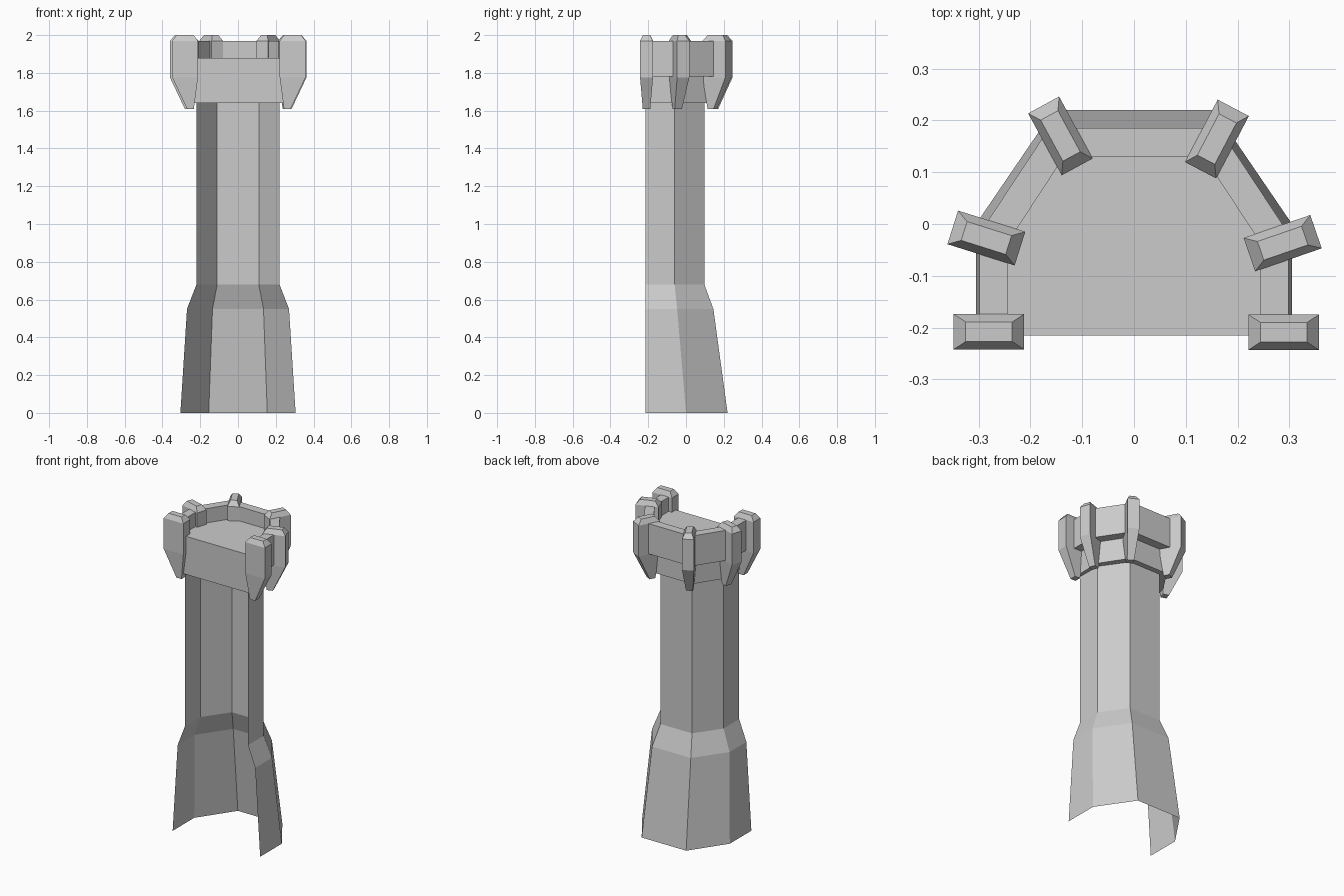
import bpy
import bmesh
from math import radians
from mathutils import Matrix

cube = bpy.data.objects.get("Cube")
if cube:
    bpy.data.objects.remove(cube)

stone = bpy.data.materials.new("grey_stone")
stone.use_nodes = True
colour = (0.6, 0.6, 0.6, 1)
stone.diffuse_color = colour
stone.node_tree.nodes["Principled BSDF"].inputs["Base Color"].default_value = colour

FRONT = -0.215


def finish(bm, name, recalc=True):
    if recalc:
        bmesh.ops.recalc_face_normals(bm, faces=bm.faces)
    mesh = bpy.data.meshes.new(name)
    bm.to_mesh(mesh)
    bm.free()
    mesh.materials.append(stone)
    obj = bpy.data.objects.new(name, mesh)
    bpy.context.collection.objects.link(obj)
    return obj


def half_octagon(side, side_y, back, back_y):
    """Open outline running from the front right round the back to the front left."""
    right = [(-side, FRONT), (-side, side_y), (-back, back_y)]
    return right + [(-x, y) for x, y in reversed(right)]


def ring(bm, outline, z):
    return [bm.verts.new((x, y, z)) for x, y in outline]


def bridge(bm, low, high, closed=False):
    n = len(low)
    for i in range(n if closed else n - 1):
        j = (i + 1) % n
        bm.faces.new((low[j], low[i], high[i], high[j]))


# Tower shell, open at the front and underneath
shaft = half_octagon(0.22, -0.06, 0.11, 0.097)
levels = [
    (half_octagon(0.305, 0.0, 0.155, 0.22), 0),
    (half_octagon(0.27, -0.047, 0.135, 0.145), 0.55),
    (shaft, 0.68),
    (shaft, 1.64),
]
bm = bmesh.new()
rings = [ring(bm, outline, z) for outline, z in levels]
for low, high in zip(rings, rings[1:]):
    bridge(bm, low, high)
finish(bm, "tower_shell", recalc=False)

# Platform block with the floor on top
inner = half_octagon(0.243, -0.035, 0.135, 0.13)
bm = bmesh.new()
low, high = ring(bm, inner, 1.64), ring(bm, inner, 1.88)
bridge(bm, low, high, closed=True)
bm.faces.new(low)
bm.faces.new(high)
finish(bm, "platform")

# Parapet wall around the sides and back
outer = half_octagon(0.298, -0.018, 0.164, 0.185)
bm = bmesh.new()
loops = [ring(bm, o, z) for o, z in
         ((inner, 1.78), (outer, 1.78), (outer, 1.97), (inner, 1.97))]
for a, b in zip(loops, loops[1:] + loops[:1]):
    bridge(bm, a, b)
for end in (0, -1):
    bm.faces.new([loop[end] for loop in loops])
finish(bm, "parapet")


# Buttress with a bevelled top and a tapered foot; local +x points outward
def buttress(name, x, y, angle):
    sections = [  # height, inner end, outer end, half width
        (1.61, -0.046, -0.01, 0.02),
        (1.775, -0.068, 0.068, 0.034),
        (1.97, -0.068, 0.068, 0.034),
        (2.0, -0.045, 0.045, 0.019),
    ]
    bm = bmesh.new()
    loops = [ring(bm, [(a, -w), (b, -w), (b, w), (a, w)], z)
             for z, a, b, w in sections]
    for low, high in zip(loops, loops[1:]):
        bridge(bm, low, high, closed=True)
    bm.faces.new(loops[0])
    bm.faces.new(loops[-1])
    turn = Matrix.Translation((x, y, 0)) @ Matrix.Rotation(radians(angle), 4, "Z")
    bm.transform(turn)
    finish(bm, name)


buttress("front_left_buttress", 0.289, -0.209, 0)
buttress("front_right_buttress", -0.28, -0.208, 180)
buttress("middle_left_buttress", 0.287, -0.037, 19)
buttress("middle_right_buttress", -0.285, -0.027, 162.5)
buttress("back_left_buttress", 0.16, 0.164, 62.3)
buttress("back_right_buttress", -0.142, 0.17, 118.5)
